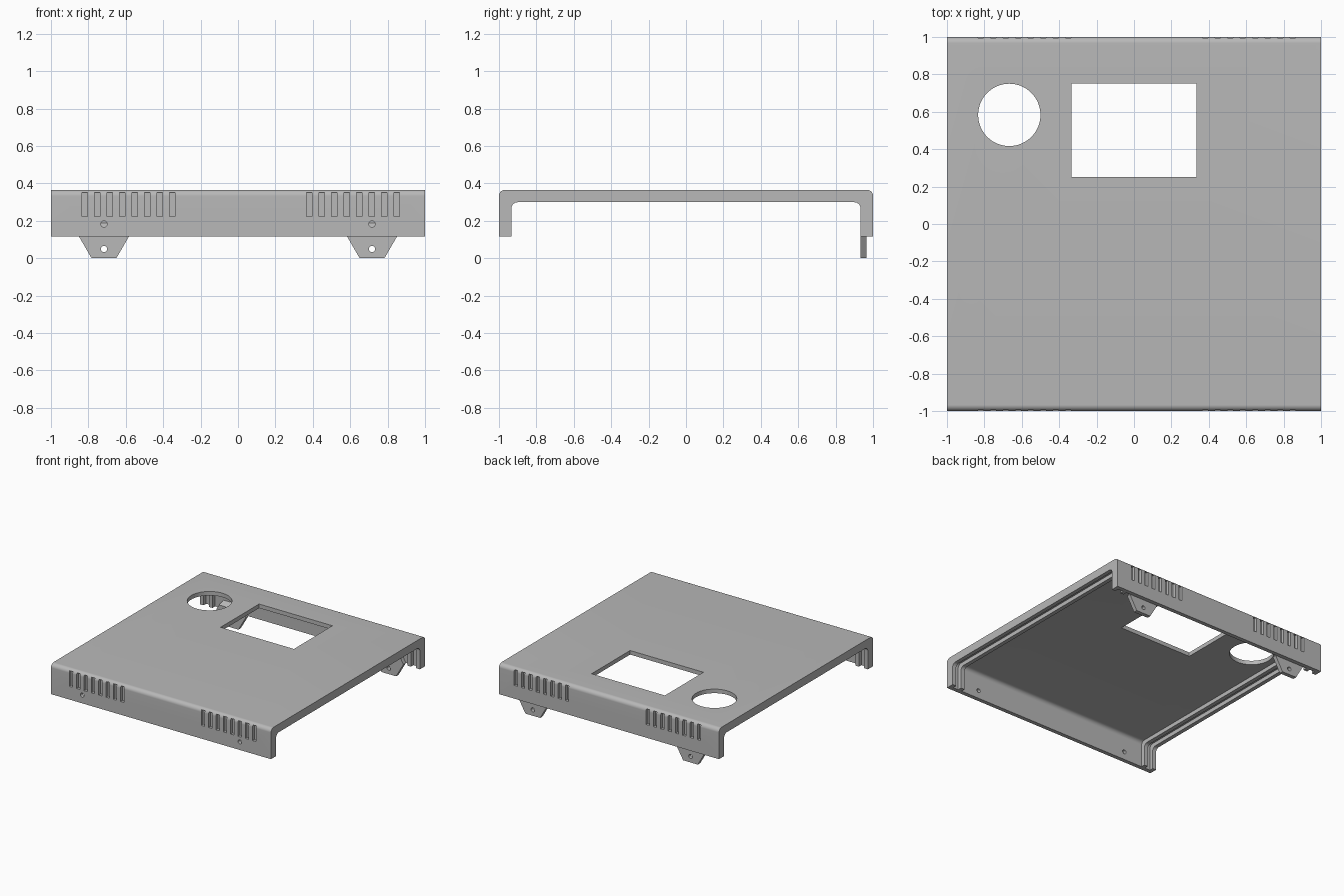
import bpy, bmesh
from math import pi, sin, cos, radians
from mathutils import Vector

cube = bpy.data.objects.get("Cube")
if cube:
    bpy.data.objects.remove(cube, do_unlink=True)

U = 1 / 60            # design unit
TOP = 0.3655          # lid top
RIM = TOP - 15 * U    # lower edge of the walls
WALL = 2 * U          # thin wall, also the fillet radius
TAB_X = 1 - 17 * U    # mounting tab and screw hole position

grey = bpy.data.materials.new("light_grey")
grey.use_nodes = True
grey.diffuse_color = (0.48, 0.48, 0.48, 1)
grey.node_tree.nodes["Principled BSDF"].inputs["Base Color"].default_value = grey.diffuse_color


def prism(bm, ring, offset):
    """Extrude a closed ring of points along an offset."""
    face = bm.faces.new([bm.verts.new(p) for p in ring])
    new = bmesh.ops.extrude_face_region(bm, geom=[face])["geom"]
    verts = [v for v in new if isinstance(v, bmesh.types.BMVert)]
    bmesh.ops.translate(bm, verts=verts, vec=offset)


def box(bm, lo, hi):
    (x0, y0, z0), (x1, y1, z1) = lo, hi
    prism(bm, [(x0, y0, z0), (x1, y0, z0), (x1, y1, z0), (x0, y1, z0)], (0, 0, z1 - z0))


def disc(centre, radius, n, axis):
    """Ring of points around the y or z axis."""
    c = Vector(centre)
    ring = []
    for i in range(n):
        a, b = radius * cos(2 * pi * i / n), radius * sin(2 * pi * i / n)
        ring.append(c + Vector((a, 0, b) if axis == "y" else (a, b, 0)))
    return ring


def arch(bm, x0, x1, inset, bottom):
    """Round-shouldered section, inset from the outside, run from x0 to x1."""
    half, top, steps = 1 - inset, TOP - inset, 12
    ring = [(x0, -half, bottom), (x0, half, bottom)]
    for start, side in ((0, 1), (pi / 2, -1)):
        for i in range(steps + 1):
            a = start + i / steps * pi / 2
            ring.append((x0, side * (half - WALL) + WALL * cos(a), top - WALL + WALL * sin(a)))
    prism(bm, ring, (x1 - x0, 0, 0))


def finish(bm, name):
    bmesh.ops.recalc_face_normals(bm, faces=bm.faces)
    mesh = bpy.data.meshes.new(name)
    bm.to_mesh(mesh)
    bm.free()
    obj = bpy.data.objects.new(name, mesh)
    bpy.context.collection.objects.link(obj)
    mesh.materials.append(grey)
    return obj


def carve(obj, cutters):
    """Subtract the cutters, bake the result and remove them."""
    for c in cutters:
        c.hide_render = True
        mod = obj.modifiers.new("cut", "BOOLEAN")
        mod.operation, mod.solver, mod.object = "DIFFERENCE", "EXACT", c
    graph = bpy.context.evaluated_depsgraph_get()
    mesh = bpy.data.meshes.new_from_object(obj.evaluated_get(graph))
    obj.modifiers.clear()
    obj.data = mesh
    for c in cutters:
        bpy.data.objects.remove(c, do_unlink=True)
    mesh.materials.clear()
    mesh.materials.append(grey)
    for p in mesh.polygons:
        p.use_smooth, p.material_index = True, 0
    mesh.set_sharp_from_angle(angle=radians(25))


# Cover body
bm = bmesh.new()
arch(bm, -1, 1, 0, RIM)
cover = finish(bm, "cover_shell")

# Main cavity, leaving the thick rims and rails
bm = bmesh.new()
arch(bm, -1.1, 1.1, 2 * WALL, RIM - 0.1)
cavity = finish(bm, "cavity_cutter")

# Wider hollow between rails, and the panel groove at each end
bm = bmesh.new()
rail_in, rail_out, rim_in = 1 - 6.9 * U, 1 - 4.9 * U, 1 - 2 * U
for x0, x1 in ((-rail_in, rail_in), (rail_out, rim_in), (-rim_in, -rail_out)):
    arch(bm, x0, x1, WALL, RIM - 0.15)
hollow = finish(bm, "hollow_cutter")

# Display window, round opening and front screw holes
bm = bmesh.new()
box(bm, (-20 * U, 0.25, 0.2), (20 * U, 0.75, 0.5))
prism(bm, disc((-40 * U, 35 * U, 0.2), 10 * U, 64, "z"), (0, 0, 0.3))
for s in (-1, 1):
    prism(bm, disc((s * TAB_X, -1.1, RIM + 4 * U), U, 32, "y"), (0, 0.2, 0))
openings = finish(bm, "opening_cutter")

# Blind vent slots on both long walls
bm = bmesh.new()
width, depth = 0.03, 0.025
for i in range(8):
    for x in (-1 + (10 + 4 * i) * U, 1 - (10 + 4 * i) * U):
        for y0, y1 in ((-1.1, depth - 1), (1 - depth, 1.1)):
            box(bm, (x, y0, TOP - 8.5 * U), (x + width, y1, TOP - 0.9 * U))
vents = finish(bm, "vent_cutter")
carve(cover, [cavity, hollow, openings, vents])

# Half-hexagon mounting tabs with a chamfered top inside the back wall
for name, s in (("right_mounting_tab", -1), ("left_mounting_tab", 1)):
    bm = bmesh.new()
    prism(bm, disc((s * TAB_X, 1 - 2 * WALL, RIM), 8 * U, 6, "y"), (0, WALL - 0.001, 0))
    cut = bmesh.ops.bisect_plane(bm, geom=bm.verts[:] + bm.edges[:] + bm.faces[:],
                                 plane_co=(0, 1 - WALL, TOP - 10.57 * U),
                                 plane_no=(0, -1, 1), clear_outer=True)
    rim = [e for e in cut["geom_cut"] if isinstance(e, bmesh.types.BMEdge)]
    bmesh.ops.holes_fill(bm, edges=rim, sides=0)
    tab = finish(bm, name)
    bm = bmesh.new()
    prism(bm, disc((s * TAB_X, 0.85, RIM - 4 * U), U, 32, "y"), (0, 0.25, 0))
    carve(tab, [finish(bm, "tab_hole_cutter")])
